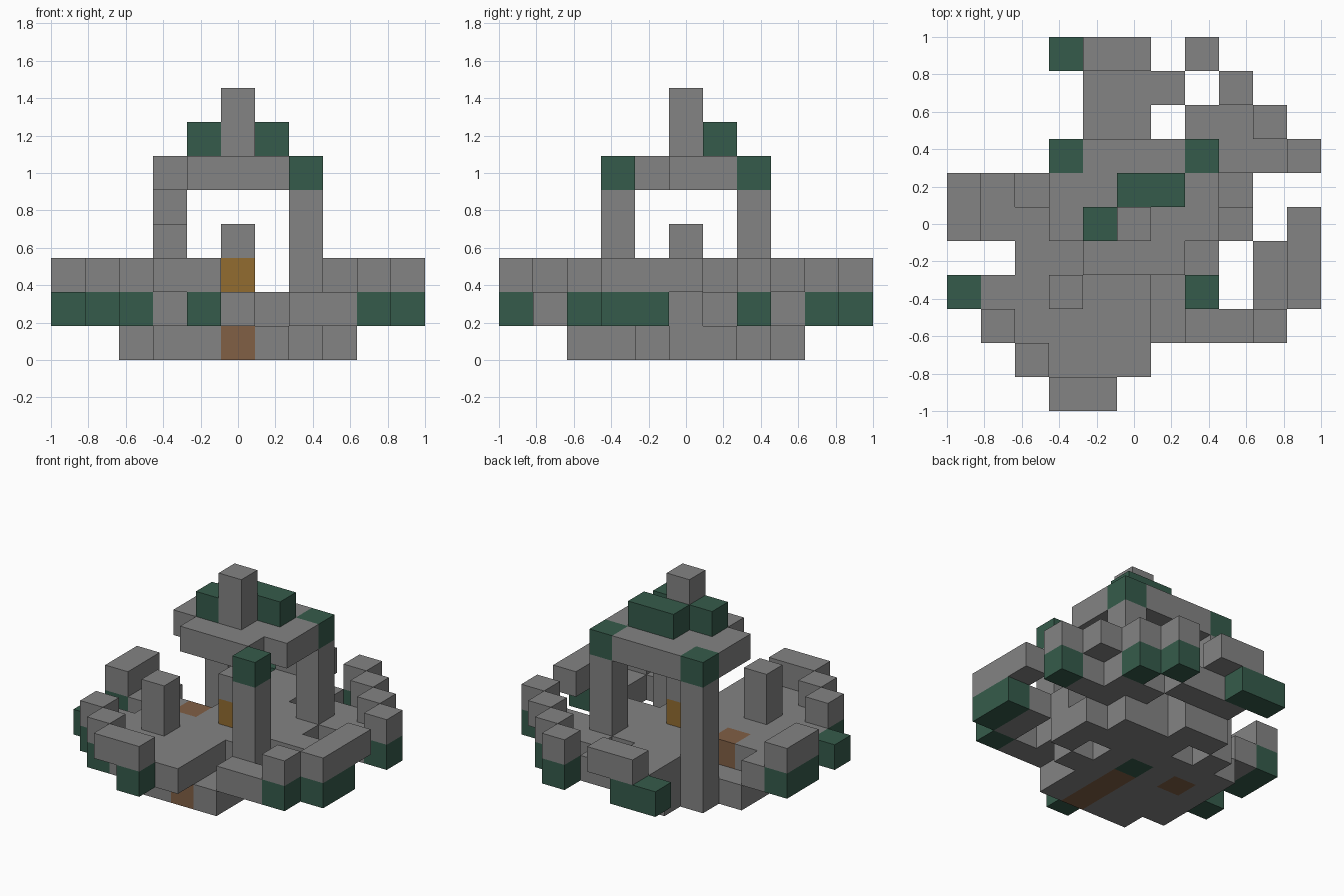
import bpy
import bmesh
from mathutils import Vector

cube = bpy.data.objects.get("Cube")
if cube:
    bpy.data.objects.remove(cube, do_unlink=True)

CELL = 2 / 11


def make_material(name, rgb):
    mat = bpy.data.materials.new(name)
    mat.use_nodes = True
    mat.diffuse_color = (*rgb, 1)
    mat.node_tree.nodes["Principled BSDF"].inputs["Base Color"].default_value = (*rgb, 1)
    return mat


# Letters used in the layer plans below
PALETTE = {
    "G": make_material("grey stone", (0.23, 0.23, 0.23)),
    "M": make_material("dark green moss", (0.036, 0.105, 0.07)),
    "B": make_material("brown clay", (0.22, 0.115, 0.06)),
    "O": make_material("ochre", (0.29, 0.15, 0.03)),
}
LETTERS = list(PALETTE)


def plan(level, rows, last=0):
    """Block cells from rows listed back to front, ending at row `last`."""
    top = last + len(rows) - 1
    return {(i, top - r, level): c
            for r, row in enumerate(rows)
            for i, c in enumerate(row) if c != "."}


def post(i, j, bottom, letters):
    """Upright stack of blocks."""
    return {(i, j, bottom + n): c for n, c in enumerate(letters)}


parts = {}

# Round foundation
parts["foundation"] = plan(0, [
    "....GG.....",
    "...G.GGG...",
    "..GGGGGGG..",
    "..GBGMG.G..",
    "..GGGBGG...",
    "..GGGBG....",
    "...GGBG....",
], last=2)

# Worn floor with mossy outer stones
parts["floor"] = plan(1, [
    "...MM..M...",
    "....GGG.M..",
    "....GG.GG..",
    "...GGGGGGGM",
    "MG..GGGG...",
    "MGGBGGGGG..",
    "..GGGGG..GM",
    "MGGGGG.G.GM",
    ".MGGGG.GGM.",
    "..MGGG.....",
    "....M......",
])

# Broken rim wall
parts["rim_wall"] = plan(2, [
    "....GG.G...",
    "........G..",
    ".........G.",
    "..........G",
    "G..........",
    "G.........G",
    "..........G",
    "..........G",
    ".G.......G.",
    "..G........",
    "...GG......",
])

# Pillars and altar
parts["front_right_broken_pillar"] = post(3, 3, 2, "GG")
parts["front_left_pillar"] = post(7, 3, 2, "GGG")
parts["back_right_pillar"] = post(3, 7, 2, "GGG")
parts["back_left_pillar"] = post(7, 7, 2, "GGG")
parts["altar"] = post(5, 5, 2, "OG")

# Roof slab, upper roof stones and spire
parts["roof_slab"] = plan(5, [
    "...MGGGM...",
    "...GGGGG...",
    "...GGGGG...",
    "....GGG....",
    ".......M...",
], last=3)
parts["upper_roof"] = plan(6, [
    ".....MM....",
    "....M......",
], last=5)
parts["spire"] = post(5, 5, 6, "GG")

occupied = set().union(*parts.values())
AXES = [Vector((1, 0, 0)), Vector((0, 1, 0)), Vector((0, 0, 1))]


def build(name, cells):
    """Mesh the open sides of the blocks and merge flat areas."""
    bm = bmesh.new()
    for cell, letter in cells.items():
        centre = Vector(cell) + Vector((-5, -5, 0.5))
        for a in range(3):
            for sign in (-1, 1):
                n = AXES[a] * sign
                if tuple(int(v) for v in Vector(cell) + n) in occupied:
                    continue
                u, v = AXES[(a + 1) % 3] * sign, AXES[(a + 2) % 3]
                corners = [centre + (n + u * s + v * t) / 2
                           for s, t in ((-1, -1), (1, -1), (1, 1), (-1, 1))]
                face = bm.faces.new([bm.verts.new(c * CELL) for c in corners])
                face.material_index = LETTERS.index(letter)
    bmesh.ops.remove_doubles(bm, verts=bm.verts, dist=0.001)
    bmesh.ops.dissolve_limit(bm, angle_limit=0.01, verts=bm.verts,
                             edges=bm.edges, delimit={"MATERIAL"})
    mesh = bpy.data.meshes.new(name)
    bm.to_mesh(mesh)
    bm.free()
    for mat in PALETTE.values():
        mesh.materials.append(mat)
    bpy.context.collection.objects.link(bpy.data.objects.new(name, mesh))


for part_name, part_cells in parts.items():
    build(part_name, part_cells)
